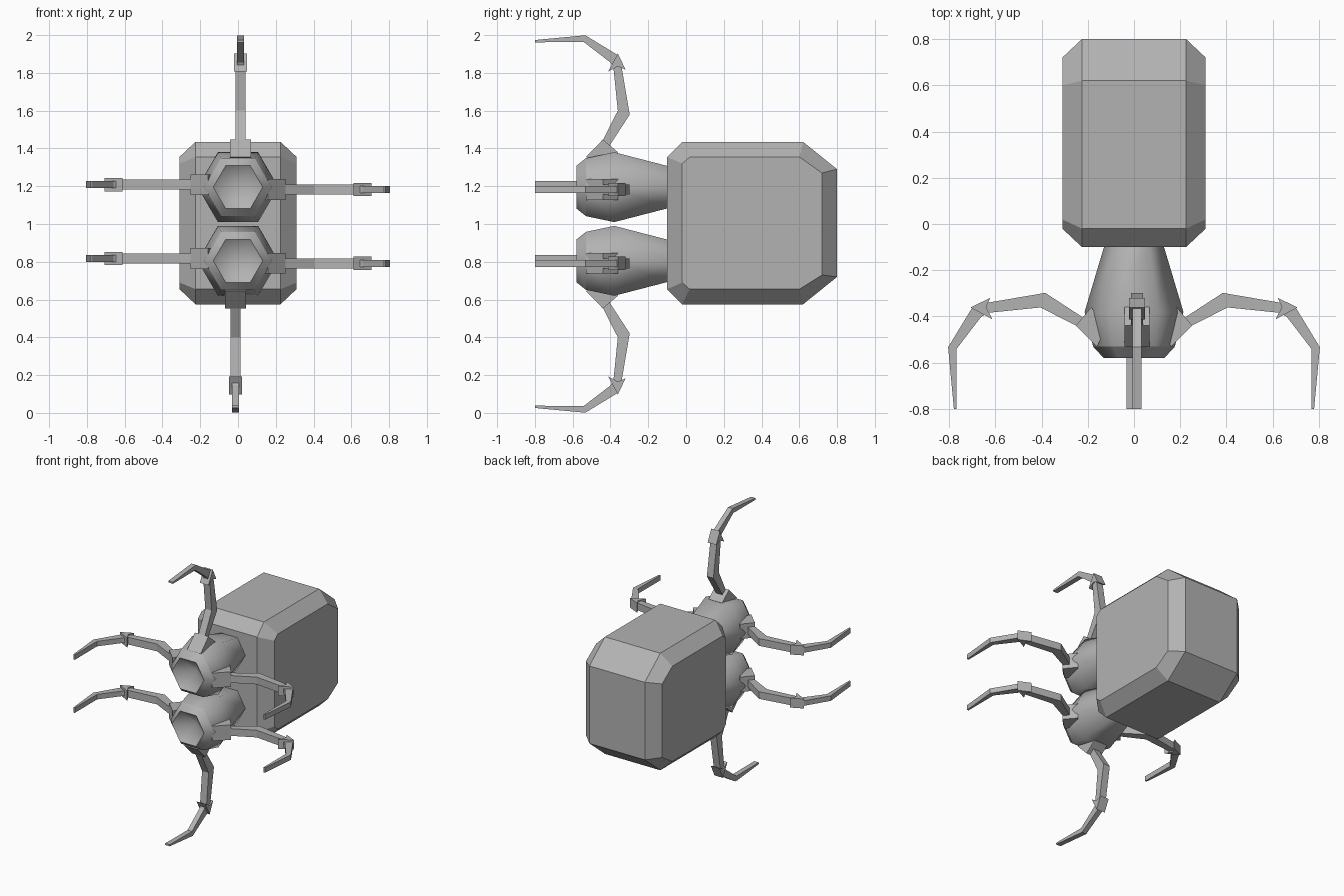
import bpy, bmesh, math

if "Cube" in bpy.data.objects:
    bpy.data.objects.remove(bpy.data.objects["Cube"])

AXES = {"upper": 1.195, "lower": 0.805}      # height of each head's axis
LEG_ANGLES = {"upper": (0, 90, 180), "lower": (0, 180, 270)}
LEG_SHIFT = -0.013                           # sideways offset of each leg

grey = bpy.data.materials.new("plain grey")
grey.diffuse_color = (0.45, 0.45, 0.45, 1)
grey.use_nodes = True
grey.node_tree.nodes["Principled BSDF"].inputs["Base Color"].default_value = grey.diffuse_color


def finish(name, bm):
    bmesh.ops.recalc_face_normals(bm, faces=bm.faces[:])
    mesh = bpy.data.meshes.new(name)
    bm.to_mesh(mesh)
    bm.free()
    mesh.materials.append(grey)
    obj = bpy.data.objects.new(name, mesh)
    bpy.context.collection.objects.link(obj)
    return obj


def bridge(bm, a, b):
    n = len(a)
    return [bm.faces.new((a[i], a[(i + 1) % n], b[(i + 1) % n], b[i])) for i in range(n)]


# Body: side outline (y, z) extruded across x, with a smaller outline on each flank
def body():
    outline = [(-0.02, 1.435), (0.62, 1.435), (0.80, 1.29), (0.80, 0.72),
               (0.62, 0.575), (-0.02, 0.575), (-0.10, 0.655), (-0.10, 1.355)]
    flank = [(0.02, 1.355), (0.60, 1.355), (0.72, 1.27), (0.72, 0.73),
             (0.60, 0.655), (0.02, 0.655), (-0.02, 0.69), (-0.02, 1.32)]
    bm = bmesh.new()
    rings = [[bm.verts.new((x, y, z)) for y, z in pts]
             for x, pts in ((-0.31, flank), (-0.225, outline), (0.225, outline), (0.31, flank))]
    for a, b in zip(rings, rings[1:]):
        bridge(bm, a, b)
    bm.faces.new(rings[0])
    bm.faces.new(rings[-1])
    finish("body", bm)


# Head: six-sided turned shape along y, with a hollow cone mouth
def head(name, axis):
    bm = bmesh.new()
    rings = []
    for y, r in ((-0.10, 0.13), (-0.38, 0.2136), (-0.53, 0.177), (-0.58, 0.131)):
        rings.append([bm.verts.new((r * math.cos(k * math.pi / 3), y,
                                    axis + r * math.sin(k * math.pi / 3))) for k in range(6)])
    for a, b in zip(rings, rings[1:]):
        bridge(bm, a, b)
    bm.faces.new(rings[0])
    apex = bm.verts.new((0, -0.48, axis))
    for i in range(6):
        bm.faces.new((rings[-1][i], rings[-1][(i + 1) % 6], apex))
    for f in bm.faces:
        f.smooth = True
    for ring in (rings[0], rings[2], rings[3]):
        for i in range(6):
            bm.edges.get((ring[i], ring[(i + 1) % 6])).smooth = False
    finish(name, bm)


# Leg parts: (name, outline in (distance from axis, y), width)
LEG_PARTS = [
    ("hip", [(0.185, -0.36), (0.252, -0.44), (0.16, -0.53), (0.12, -0.45)], 0.11),
    ("thigh", [(0.15, -0.45), (0.384, -0.298), (0.66, -0.345), (0.64, -0.385),
               (0.405, -0.361), (0.19, -0.47)], 0.053),
    ("knee", [(0.708, -0.361), (0.622, -0.32), (0.64, -0.36), (0.612, -0.412)], 0.07),
    ("claw", [(0.63, -0.385), (0.70, -0.362), (0.804, -0.533), (0.779, -0.80),
              (0.767, -0.80), (0.768, -0.541), (0.66, -0.40)], 0.037),
]


def leg(prefix, axis, angle):
    c, s = math.cos(math.radians(angle)), math.sin(math.radians(angle))
    for part, pts, width in LEG_PARTS:
        bm = bmesh.new()
        sides = []
        for w in (LEG_SHIFT - width / 2, LEG_SHIFT + width / 2):
            sides.append([bm.verts.new((r * c - w * s, y, axis + r * s + w * c)) for r, y in pts])
        bridge(bm, *sides)
        for side in sides:
            bm.faces.new(side)
        finish(f"{prefix}_{part}", bm)


body()
for level, axis in AXES.items():
    head(f"{level}_head", axis)
    for angle in LEG_ANGLES[level]:
        side = {0: "right", 90: "top", 180: "left", 270: "bottom"}[angle]
        leg(f"{level}_{side}_leg", axis, angle)
